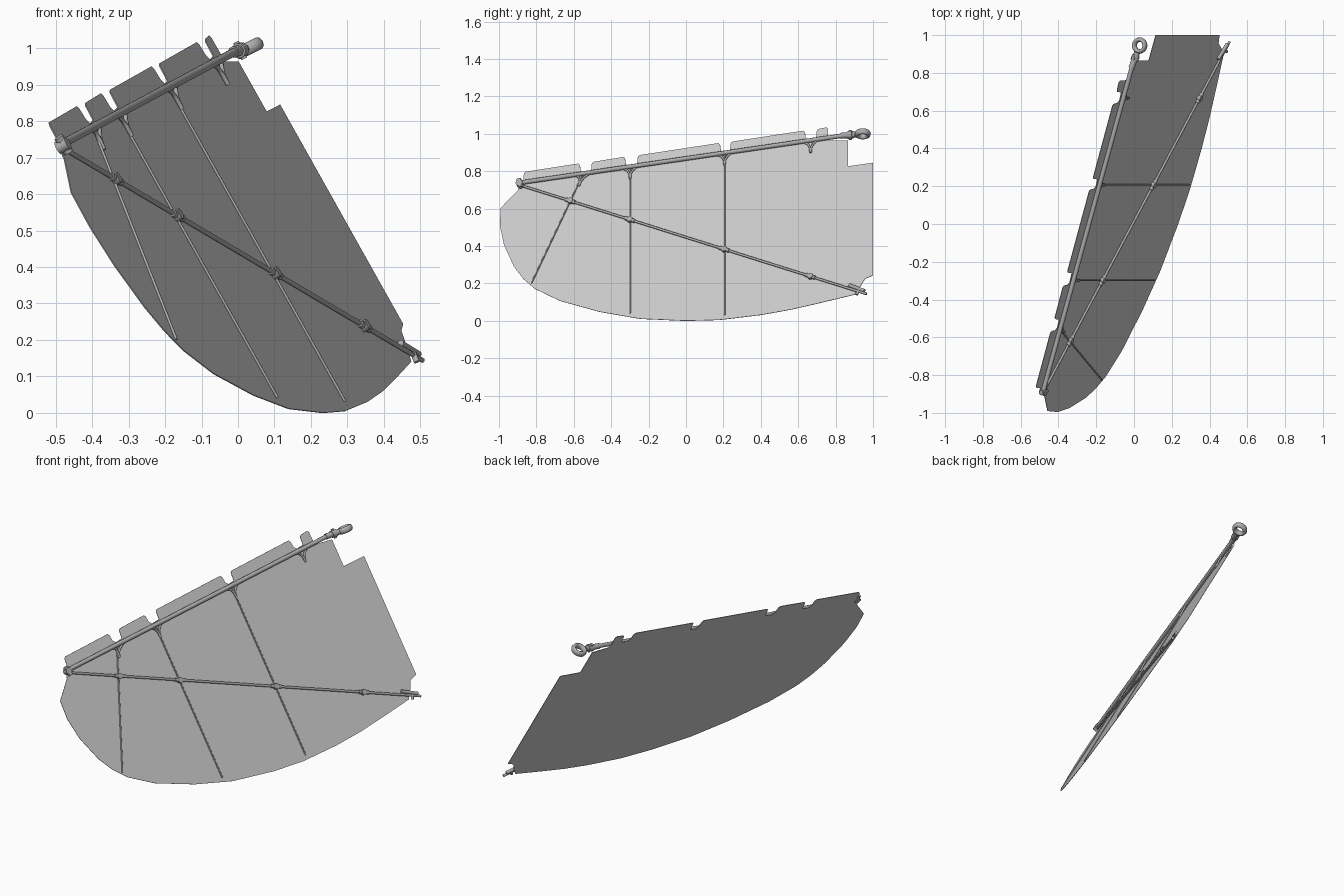
import bpy, bmesh, math
from mathutils import Vector

cube = bpy.data.objects.get("Cube")
if cube:
    bpy.data.objects.remove(cube, do_unlink=True)


def material(name, v):
    m = bpy.data.materials.new(name)
    m.use_nodes = True
    m.diffuse_color = (v, v, v, 1)
    m.node_tree.nodes["Principled BSDF"].inputs["Base Color"].default_value = (v, v, v, 1)
    return m


CLOTH = material("light grey cloth", 0.58)
METAL = material("mid grey metal", 0.42)

# The whole panel lies in one tilted plane
NORMAL = Vector((0.833, -0.296, 0.467)).normalized()


def on_plane(y, z, lift=0.0):
    """Point on the tilted plane above (y, z), lifted toward its front."""
    x = (0.194 - NORMAL.y * y - NORMAL.z * z) / NORMAL.x
    return Vector((x, y, z)) + NORMAL * lift


def spar_z(y):
    return 0.733 + 0.146 * (y + 0.88)


def tube(name, points, radius, sides=2, mat=METAL):
    """Round bar along a few points."""
    cu = bpy.data.curves.new(name, "CURVE")
    cu.dimensions = "3D"
    cu.bevel_depth = radius
    cu.bevel_resolution = sides
    cu.use_fill_caps = True
    sp = cu.splines.new("POLY")
    sp.points.add(len(points) - 1)
    for p, co in zip(sp.points, points):
        p.co = (*co, 1)
    ob = bpy.data.objects.new(name, cu)
    bpy.context.collection.objects.link(ob)
    bpy.ops.object.select_all(action="DESELECT")
    ob.select_set(True)
    bpy.context.view_layer.objects.active = ob
    bpy.ops.object.convert(target="MESH")
    ob = bpy.context.object
    ob.data.materials.clear()
    ob.data.materials.append(mat)
    bpy.ops.object.shade_smooth_by_angle(angle=math.radians(50))
    return ob


def drum(name, centre, axis, radius, depth, sides=12):
    """Short cylinder along an axis."""
    c, a = Vector(centre), Vector(axis).normalized()
    return tube(name, [c - a * depth / 2, c + a * depth / 2], radius, sides // 4)


# Cloth panel: upper edge made of flaps, then the straight rear edge and curved foot
outline = []
for start, end in [(-0.866, -0.567), (-0.503, -0.326), (-0.257, 0.182),
                   (0.24, 0.636), (0.70, 0.759)]:
    low, high = 0.014, 0.062
    outline += [(start - 0.004, spar_z(start) + low),
                (start, spar_z(start) + high - 0.008),
                (start + 0.01, spar_z(start) + high),
                (end - 0.008, spar_z(end) + high),
                (end, spar_z(end) + high - 0.008),
                (end + 0.004, spar_z(end) + 0.025),
                (end + 0.018, spar_z(end) + low)]
outline[-2:] = [(0.76, 0.985), (0.765, 0.963)]
outline += [(0.866, 0.963), (0.866, 0.826), (1.0, 0.845), (1.0, 0.243),
            (0.957, 0.225), (0.93, 0.18), (0.9, 0.14),
            (0.717, 0.096), (0.56, 0.06), (0.396, 0.031), (0.18, 0.005), (0, 0),
            (-0.246, 0.011), (-0.46, 0.048), (-0.674, 0.107), (-0.807, 0.171),
            (-0.87, 0.225), (-0.92, 0.29), (-0.973, 0.406), (-0.995, 0.51),
            (-0.99, 0.604), (-0.9, 0.695), (-0.885, 0.74)]
bm = bmesh.new()
bm.faces.new([bm.verts.new(on_plane(y, z)) for y, z in outline])
bmesh.ops.triangulate(bm, faces=bm.faces[:])
me = bpy.data.meshes.new("cloth_panel")
bm.to_mesh(me)
bm.free()
me.materials.append(CLOTH)
panel = bpy.data.objects.new("cloth_panel", me)
bpy.context.collection.objects.link(panel)
thick = panel.modifiers.new("thickness", "SOLIDIFY")
thick.thickness = 0.003
thick.offset = 0

# Upper spar and diagonal boom
tube("upper_spar", [on_plane(y, spar_z(y), 0.013) for y in (-0.885, 0.78, 0.87)], 0.012)


def boom_z(y):
    return 0.72 - 0.314 * (y + 0.88)


tube("diagonal_boom", [on_plane(y, boom_z(y), 0.009) for y in (-0.88, 0.968)], 0.007)

# Battens running from the spar to the foot
for i, (y0, y1, z1) in enumerate([(-0.55, -0.825, 0.2), (-0.297, -0.297, 0.04),
                                  (0.208, 0.208, 0.03)]):
    tube(f"batten_{i + 1}", [on_plane(y0, spar_z(y0), 0.004), on_plane(y1, z1, 0.004)], 0.004)

# Forked brackets holding the battens to the spar
for i, (y, lean) in enumerate([(-0.55, -0.02), (-0.297, 0), (0.208, 0), (0.668, 0)]):
    z = spar_z(y)
    for side in (-1, 1):
        tube(f"spar_fork_{i + 1}",
             [on_plane(y + side * 0.034, z + side * 0.005 - 0.006, 0.011),
              on_plane(y + side * 0.014 + lean * 0.3, z - 0.018, 0.01),
              on_plane(y + side * 0.004 + lean * 0.6, z - 0.034, 0.008),
              on_plane(y + lean, z - 0.062, 0.007)], 0.006)

# Joints where the boom crosses the battens
for i, y in enumerate((-0.615, -0.297, 0.208, 0.668)):
    z = boom_z(y)
    drum(f"boom_joint_{i + 1}", on_plane(y, z, 0.01), NORMAL, 0.016, 0.022)
    tube(f"boom_sleeve_{i + 1}",
         [on_plane(y + s, boom_z(y + s), 0.009) for s in (-0.025, 0.025)], 0.011)

# Hinge block joining spar and boom
drum("hinge_block", on_plane(-0.885, 0.728, 0.012), NORMAL, 0.019, 0.032)
tube("hinge_pin", [on_plane(-0.89, 0.75, 0.014), on_plane(-0.878, 0.708, 0.014)], 0.014)

# Rear boom fitting
tube("boom_end_clamp", [on_plane(0.875, 0.187, 0.008), on_plane(0.957, 0.155, 0.011)], 0.01)
tube("boom_end_strut", [on_plane(0.93, 0.17, 0.01), on_plane(0.915, 0.135, 0.01)], 0.008)

# Ring fitting at the head of the spar
centre = Vector((0.03, 0.945, 1.0))
axis = Vector((-0.45, 0, 0.9)).normalized()
bpy.ops.mesh.primitive_torus_add(major_radius=0.031, minor_radius=0.012,
                                 major_segments=24, minor_segments=8, location=centre)
ring = bpy.context.object
ring.name = "head_ring"
ring.scale.z = 1.45
ring.rotation_mode = "QUATERNION"
ring.rotation_quaternion = axis.to_track_quat("Z", "Y")
ring.data.materials.append(METAL)
bpy.ops.object.shade_smooth_by_angle(angle=math.radians(50))
neck = on_plane(0.84, spar_z(0.84), 0.013)
towards = (centre - neck).normalized()
tube("head_socket", [neck - towards * 0.01, centre - towards * 0.04], 0.016)
drum("head_collar", neck + towards * 0.045, towards, 0.021, 0.03)
drum("head_bolt", neck + towards * 0.045, axis, 0.009, 0.052)
